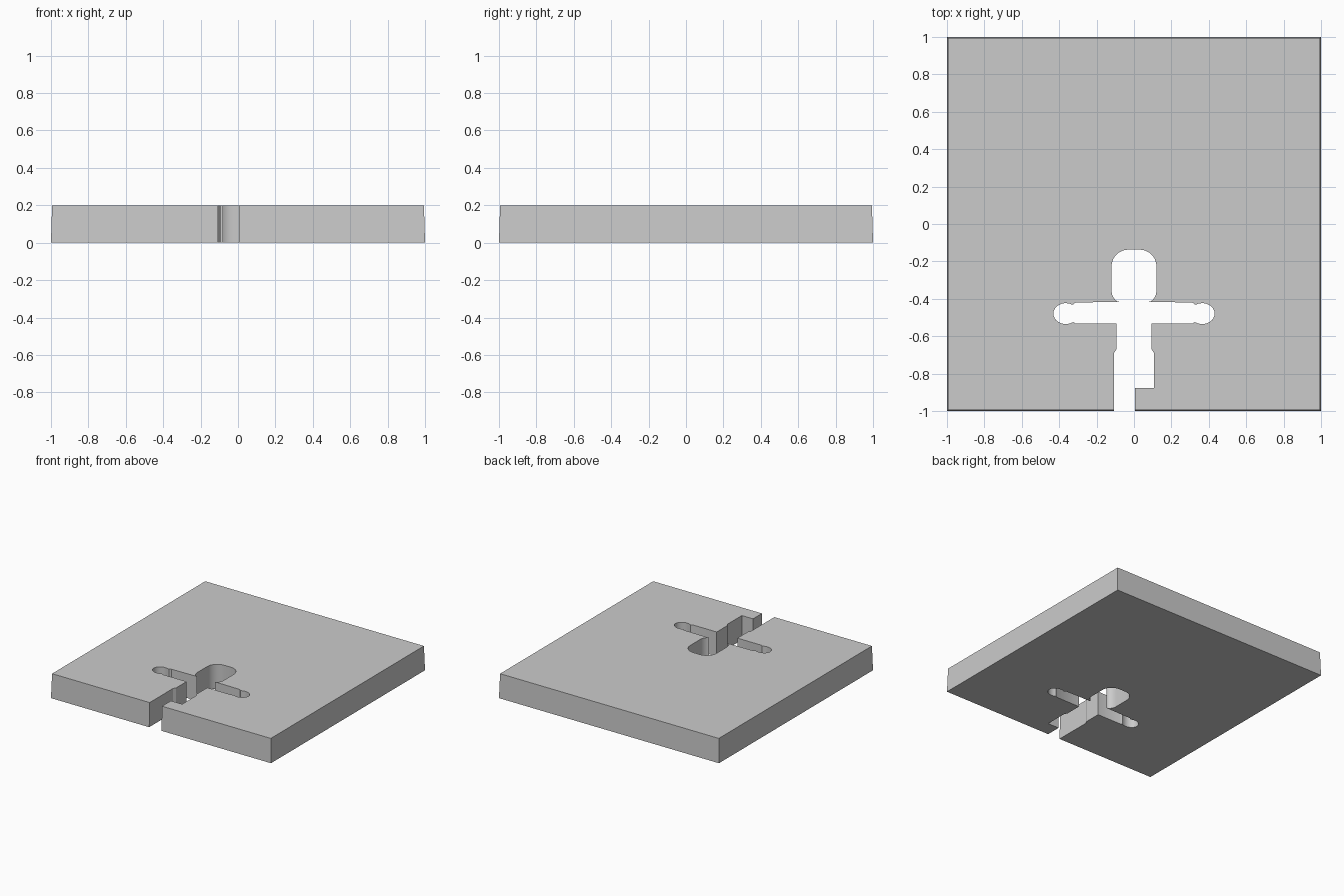
import bpy, bmesh, math

if "Cube" in bpy.data.objects:
    bpy.data.objects.remove(bpy.data.objects["Cube"])

TOP, TAPER = 0.2, 0.006


def arc(cx, cy, rx, ry, a0, a1, n=8):
    """Points on an elliptical arc, angles in degrees."""
    angles = [math.radians(a0 + (a1 - a0) * i / n) for i in range(n + 1)]
    return [(cx + rx * math.cos(a), cy + ry * math.sin(a)) for a in angles]


# left half of the figure opening, from hip up to the top of the head
half = [(-0.107, -0.69), (-0.094, -0.67), (-0.094, -0.533), (-0.31, -0.533), (-0.325, -0.525)]
half += arc(-0.365, -0.479, 0.066, 0.056, -60, -300, 18)           # rounded hand
half += [(-0.325, -0.43), (-0.312, -0.42), (-0.2, -0.418), (-0.08, -0.416)]
half += arc(-0.06, -0.355, 0.06, 0.068, 240, 180, 6)               # jaw
half += arc(-0.03, -0.227, 0.09, 0.09, 180, 90, 10)                # crown
mirrored = [(-x, y) for x, y in reversed(half)]

# plate border, then the opening that breaks through the front edge at one leg
outline = [(0.005, -1), (1, -1), (1, 1), (-1, 1), (-1, -1), (-0.107, -1)]
outline += half + mirrored
outline += [(0.107, -0.878), (0.005, -0.878)]                      # short leg step

# extrude the plate, with a slight draft on the outer walls
bm = bmesh.new()
face = bm.faces.new([bm.verts.new((x, y, 0)) for x, y in outline])
ext = bmesh.ops.extrude_face_region(bm, geom=[face], use_keep_orig=True)
for v in (g for g in ext["geom"] if isinstance(g, bmesh.types.BMVert)):
    v.co.z = TOP
    if abs(v.co.x) > 0.99:
        v.co.x -= math.copysign(TAPER, v.co.x)
    if abs(v.co.y) > 0.99:
        v.co.y -= math.copysign(TAPER, v.co.y)
bmesh.ops.recalc_face_normals(bm, faces=bm.faces)
bmesh.ops.triangulate(bm, faces=[f for f in bm.faces if len(f.verts) > 4])

mesh = bpy.data.meshes.new("plate_with_figure_cutout")
bm.to_mesh(mesh)
bm.free()
plate = bpy.data.objects.new("plate_with_figure_cutout", mesh)
bpy.context.collection.objects.link(plate)

# smooth curved walls, sharp rims
bpy.context.view_layer.objects.active = plate
plate.select_set(True)
bpy.ops.object.shade_smooth_by_angle(angle=math.radians(30))
